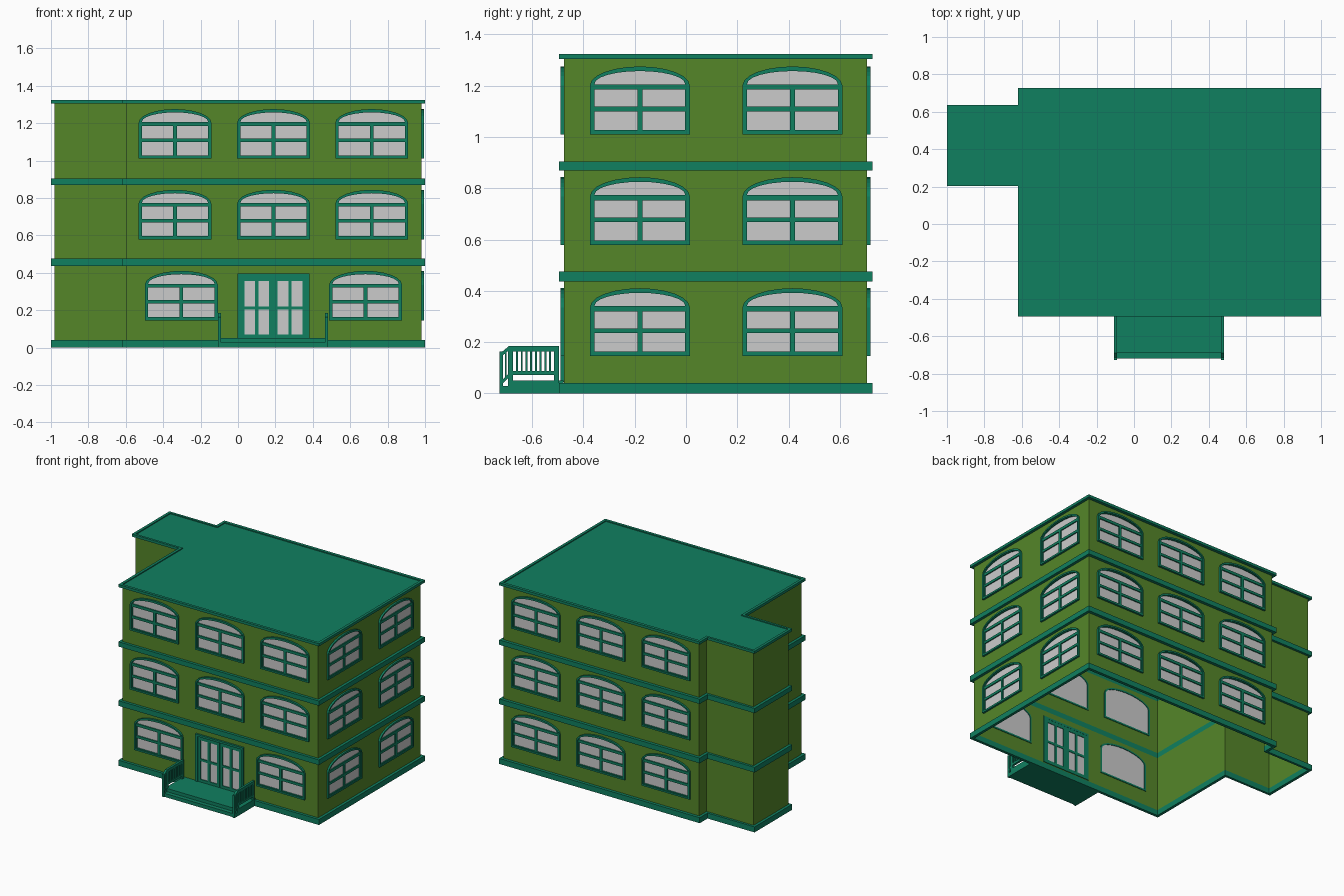
import bpy, math
from mathutils import Matrix, Vector

if "Cube" in bpy.data.objects:
    bpy.data.objects.remove(bpy.data.objects["Cube"])


def material(name, rgb):
    m = bpy.data.materials.new(name)
    m.diffuse_color = (*rgb, 1)
    m.use_nodes = True
    m.node_tree.nodes["Principled BSDF"].inputs["Base Color"].default_value = m.diffuse_color
    return m


GREEN = material("wall_green", (0.09, 0.24, 0.022))
TEAL = material("trim_teal", (0.005, 0.215, 0.117))


def panel_mesh(name, loops, lo=0.0, hi=0.0, mat=None):
    """Fill 2D loops (inner loops are holes) and extrude from lo to hi."""
    cu = bpy.data.curves.new(name, 'CURVE')
    cu.dimensions, cu.fill_mode = '2D', 'BOTH'
    cu.extrude = (hi - lo) / 2
    for pts in loops:
        s = cu.splines.new('POLY')
        s.points.add(len(pts) - 1)
        for p, (x, y) in zip(s.points, pts):
            p.co = (x, y, 0, 1)
        s.use_cyclic_u = True
    tmp = bpy.data.objects.new(name, cu)
    bpy.context.collection.objects.link(tmp)
    bpy.context.view_layer.update()
    me = bpy.data.meshes.new_from_object(tmp.evaluated_get(bpy.context.evaluated_depsgraph_get()))
    me.transform(Matrix.Translation((0, 0, (lo + hi) / 2)))
    bpy.data.objects.remove(tmp)
    bpy.data.curves.remove(cu)
    me.materials.clear()
    if mat:
        me.materials.append(mat)
    me.polygons.foreach_set("use_smooth", [False] * len(me.polygons))
    return me


def place(name, me, mtx=Matrix()):
    ob = bpy.data.objects.new(name, me)
    ob.matrix_world = mtx
    bpy.context.collection.objects.link(ob)


def plane(origin, u):
    """Upright frame: local x along u, local y up, local z outward."""
    u, v = Vector(u).normalized(), Vector((0, 0, 1))
    m = Matrix((u, v, u.cross(v))).transposed().to_4x4()
    m.translation = origin
    return m


def rect(x0, x1, y0, y1):
    return [(x0, y0), (x1, y0), (x1, y1), (x0, y1)]


def arch(w, y0, spring, rise, n=12):
    curve = [(w * math.cos(math.pi * i / n), spring + rise * math.sin(math.pi * i / n)) for i in range(n + 1)]
    return [(w, y0)] + curve + [(-w, y0)]


def window_outline(d=0.0):
    return arch(0.195 - d, d, 0.19, 0.075 - d)


def shifted(loop, dx, dy):
    return [(x + dx, y + dy) for x, y in loop]


# Plan outlines: walls and the projecting trim
WALL = [(-.6, -.475), (.98, -.475), (.98, .705), (-.6, .705), (-.6, .62), (-.98, .62), (-.98, .22), (-.6, .22)]
TRIM = [(-.62, -.495), (1, -.495), (1, .727), (-.62, .727), (-.62, .637), (-1, .637), (-1, .203), (-.62, .203)]

# Floor bands, cornice and roof
for name, z0, z1 in (("base_band", 0, .04), ("lower_band", .437, .475),
                     ("upper_band", .87, .905), ("cornice", 1.304, 1.323)):
    place(name, panel_mesh(name, [TRIM, WALL], z0, z1, TEAL))
place("roof", panel_mesh("roof", [WALL], 1.316, 1.316, TEAL))

# Shared window parts
frame = panel_mesh("window_frame", [window_outline(), window_outline(.012)], -.004, .014, TEAL)
openings = [arch(.177, .195, .197, .05)] + [rect(a, b, c, d) for a, b in ((-.177, -.01), (.01, .177))
                                           for c, d in ((.018, .09), (.108, .175))]
sash = panel_mesh("window_sash", [window_outline(.011)] + openings, .001, .009, TEAL)
pane = panel_mesh("window_pane", [window_outline(.011)])

# Walls with window openings, storey by storey; offsets run along each wall
STOREYS = (("ground", .04, .437, .145), ("middle", .475, .87, .578), ("top", .905, 1.304, 1.01))
front_x = (-.337, .19, .715)
for storey, z0, z1, sill in STOREYS:
    spots = {0: [x + .6 for x in ((-.303, .682) if storey == "ground" else front_x)],
             1: [y + .475 for y in (-.18, .415)],
             2: [.98 - x for x in front_x]}
    for i, p in enumerate(WALL):
        p, q = Vector((*p, 0)), Vector((*WALL[(i + 1) % len(WALL)], 0))
        m = plane(p, q - p)
        loops = [rect(0, (q - p).length, z0, z1)]
        for u in spots.get(i, []):
            loops.append(shifted(window_outline(.006), u, sill))
            wm = m @ Matrix.Translation((u, sill, 0))
            place("window_frame", frame, wm)
            place("window_sash", sash, wm)
            place("window_pane", pane, wm)
        if storey == "ground" and i == 0:
            loops.append(rect(.605, .975, .05, .39))
        place(storey + "_wall", panel_mesh(storey + "_wall", loops, mat=GREEN), m)

# Double front door
m = plane((0, -.475, 0), (1, 0, 0))
place("door_frame", panel_mesh("door_frame", [rect(-.003, .383, .045, .395), rect(.014, .366, .049, .38)],
                               -.005, .014, TEAL), m)
for x in (.013, .191):
    holes = [rect(x + a, x + a + .057, c, d) for a in (.021, .096) for c, d in ((.07, .203), (.22, .355))]
    place("door_leaf", panel_mesh("door_leaf", [rect(x, x + .176, .046, .382)] + holes, -.004, .006, TEAL), m)
place("door_glass", panel_mesh("door_glass", [rect(.02, .36, .055, .375)]), m)

# Porch platform and step, as a stepped side profile
side = plane((0, 0, 0), (0, 1, 0))
profile = [(-.72, 0), (-.477, 0), (-.477, .05), (-.69, .05), (-.69, .026), (-.72, .026)]
place("porch_steps", panel_mesh("porch_steps", [profile], -.1, .475, TEAL), side)

# Porch railings with slots between balusters
rail = [[(-.727, 0), (-.495, 0), (-.495, .185), (-.69, .185), (-.715, .164), (-.727, .164)],
        rect(-.674, -.515, .05, .072),
        [(-.713, .028), (-.694, .028), (-.694, .06), (-.713, .04)],
        [(-.713, .055), (-.706, .062), (-.706, .155), (-.713, .15)],
        [(-.7, .068), (-.694, .075), (-.694, .165), (-.7, .16)]]
rail += [rect(-.674 + i * .0185, -.663 + i * .0185, .088, .163) for i in range(9)]
railing = panel_mesh("porch_railing", rail, 0, .016, TEAL)
for x in (-.106, .465):
    place("porch_railing", railing, Matrix.Translation((x, 0, 0)) @ side)
